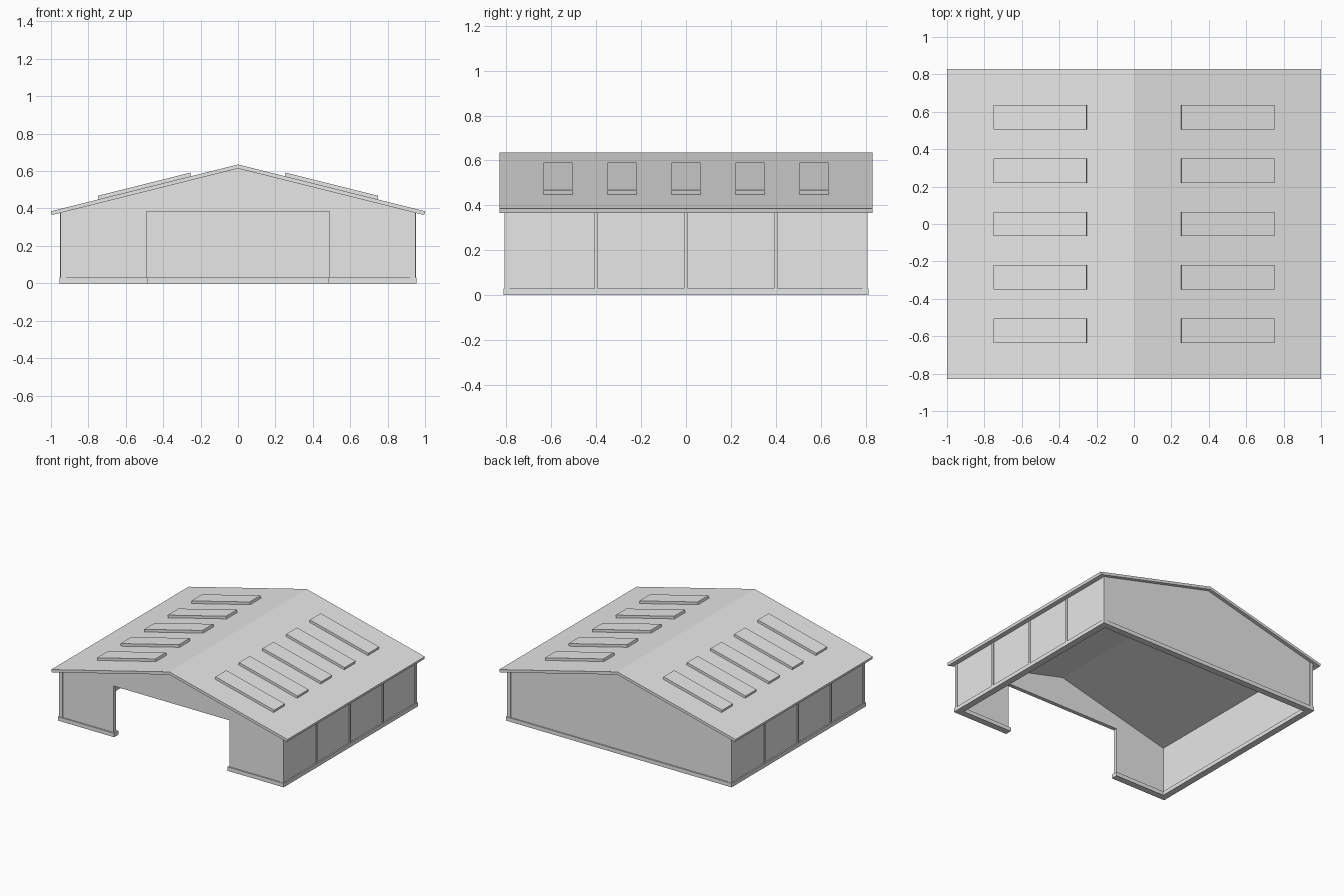
import bpy
import bmesh

cube = bpy.data.objects.get("Cube")
if cube:
    bpy.data.objects.remove(cube, do_unlink=True)

GREY = (0.8, 0.8, 0.8, 1.0)
grey = bpy.data.materials.new("plain_grey")
grey.use_nodes = True
grey.diffuse_color = GREY
for node in grey.node_tree.nodes:
    if node.type == 'BSDF_PRINCIPLED':
        node.inputs["Base Color"].default_value = GREY


def prism(name, profile, y0, y1):
    """Extrude an x-z outline from y0 to y1."""
    bm = bmesh.new()
    base = bm.faces.new([bm.verts.new((x, y0, z)) for x, z in profile])
    ext = bmesh.ops.extrude_face_region(bm, geom=[base])
    moved = [v for v in ext["geom"] if isinstance(v, bmesh.types.BMVert)]
    bmesh.ops.translate(bm, verts=moved, vec=(0, y1 - y0, 0))
    bmesh.ops.recalc_face_normals(bm, faces=bm.faces)
    mesh = bpy.data.meshes.new(name)
    bm.to_mesh(mesh)
    bm.free()
    mesh.materials.append(grey)
    obj = bpy.data.objects.new(name, mesh)
    bpy.context.collection.objects.link(obj)
    return obj


def box(name, x0, x1, y0, y1, z0, z1):
    return prism(name, [(x0, z0), (x1, z0), (x1, z1), (x0, z1)], y0, y1)


def mirrored(half):
    """Complete a right-hand outline with its reflection in x."""
    return half + [(-x, z) for x, z in reversed(half) if x != 0]


SLOPE, RIDGE, UNDER = 0.25, 0.635, 0.614
WX, WY, T = 0.945, 0.803, 0.03       # wall planes and thickness
PX, PY = 0.955, 0.812                # plinth planes
PT, PH = 0.05, 0.03                  # plinth thickness and height
DOOR_X, DOOR_Z = 0.49, 0.385


def under(x):
    return UNDER - SLOPE * x


# Roof
prism("roof", [(-1, 0.385), (0, RIDGE), (1, 0.385),
               (0.995, 0.365), (0, UNDER), (-0.995, 0.365)], -0.83, 0.83)

# Gable walls, the front one with a wide doorway
wall_top = (WX, under(WX))
prism("back_wall", mirrored([(0, UNDER), wall_top, (WX, 0)]), WY - T, WY)
prism("front_wall", mirrored([(0, UNDER), wall_top, (WX, 0),
                              (DOOR_X, 0), (DOOR_X, DOOR_Z)]), -WY, T - WY)

# Plinths across the back and beside the doorway
box("back_plinth", -PX, PX, PY - PT, PY, 0, PH)

for side, s in (("left", 1), ("right", -1)):
    # Side wall and plinths
    wall = [(s * WX, 0), (s * WX, under(WX)),
            (s * (WX - T), under(WX - T)), (s * (WX - T), 0)]
    prism(side + "_wall", wall, T - WY, WY - T)
    box(side + "_plinth", s * (PX - PT), s * PX, PT - PY, PY - PT, 0, PH)
    box(side + "_front_plinth", s * (DOOR_X - 0.01), s * PX, -PY, PT - PY, 0, PH)

    # Corner posts
    for end, e in (("back", 1), ("front", -1)):
        box(side + "_" + end + "_corner_post", s * 0.92, s * 0.95,
            e * 0.785, e * 0.808, PH, under(0.95) + 0.003)

    # Thin posts dividing the side wall into bays
    for i in range(3):
        y = 0.4 * (i - 1)
        box(f"{side}_post_{i + 1}", s * 0.93, s * 0.952,
            y - 0.008, y + 0.008, PH, under(0.95) + 0.003)

    # Raised skylights lying on the slope
    for i in range(5):
        y = 0.285 * (i - 2)
        outline = []
        for x, lift in ((0.25, 0), (0.745, 0), (0.75, 0.02), (0.255, 0.02)):
            x_base = x - SLOPE * lift
            outline.append((s * x, RIDGE - SLOPE * x_base + lift * 0.95))
        prism(f"{side}_skylight_{i + 1}", outline, y - 0.065, y + 0.065)
